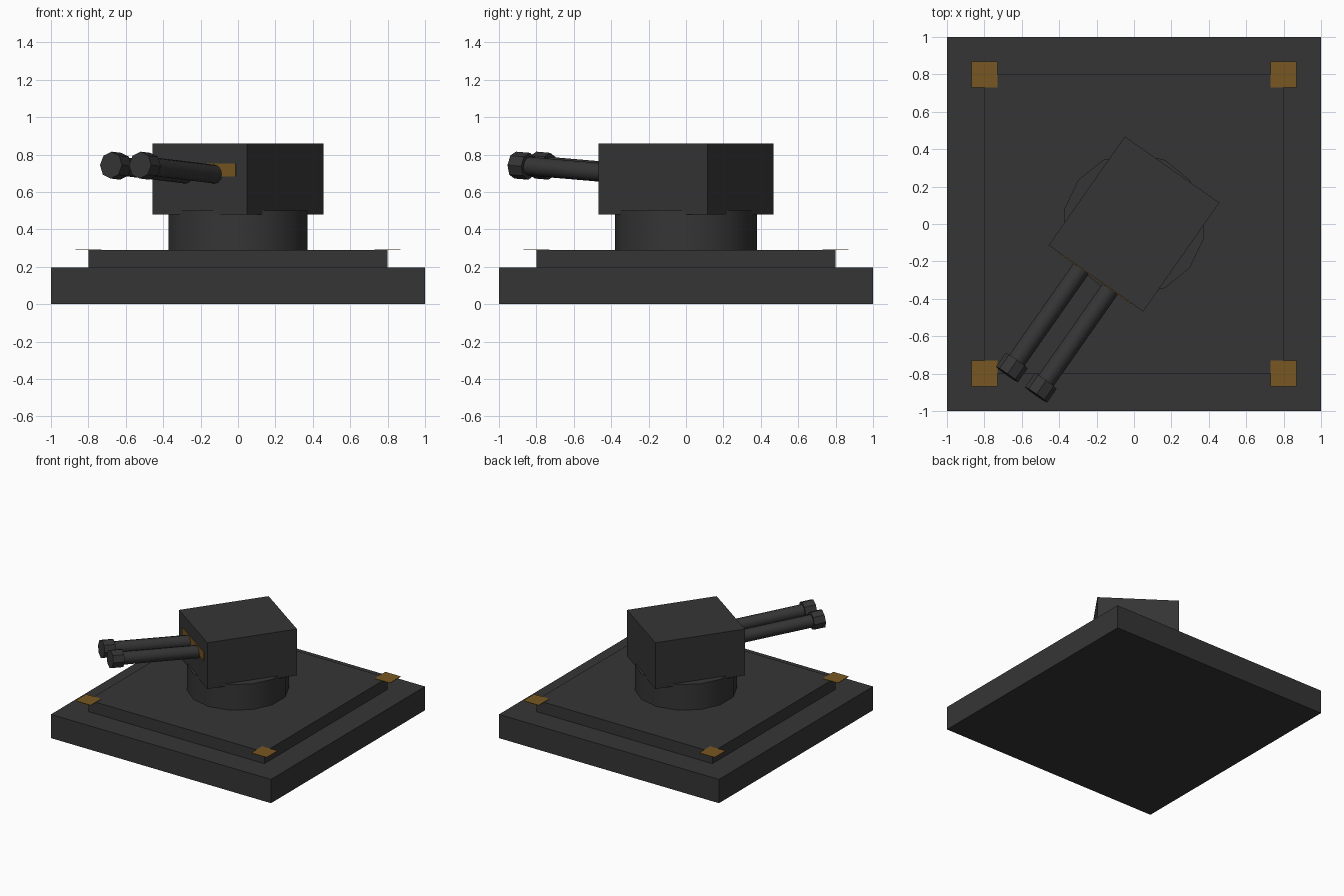
import bpy, bmesh, math
from mathutils import Matrix, Vector

cube = bpy.data.objects.get("Cube")
if cube:
    bpy.data.objects.remove(cube, do_unlink=True)


def material(name, rgb):
    m = bpy.data.materials.new(name)
    m.use_nodes = True
    m.diffuse_color = (*rgb, 1)
    m.node_tree.nodes["Principled BSDF"].inputs["Base Color"].default_value = (*rgb, 1)
    return m


dark = material("dark_grey", (0.036, 0.036, 0.036))
amber = material("amber", (0.19, 0.096, 0.016))


def finish(name, bm, mat, matrix):
    """Round cylinder sides are smooth, steeper edges stay sharp."""
    bm.normal_update()
    for f in bm.faces:
        f.smooth = True
    for e in bm.edges:
        e.smooth = e.calc_face_angle(math.pi) < math.radians(40)
    mesh = bpy.data.meshes.new(name)
    bm.to_mesh(mesh)
    bm.free()
    mesh.materials.append(mat)
    ob = bpy.data.objects.new(name, mesh)
    ob.matrix_world = matrix
    bpy.context.collection.objects.link(ob)
    return ob


def box(name, size, centre, mat, frame=Matrix()):
    bm = bmesh.new()
    bmesh.ops.create_cube(bm, size=1)
    bmesh.ops.scale(bm, vec=size, verts=bm.verts)
    return finish(name, bm, mat, frame @ Matrix.Translation(centre))


def cylinder(name, radius, length, sides, centre, mat, frame=Matrix(), pitch=0):
    bm = bmesh.new()
    bmesh.ops.create_cone(bm, cap_ends=True, segments=sides, radius1=radius,
                          radius2=radius, depth=length)
    spin = Matrix.Rotation(pitch, 4, "X")
    return finish(name, bm, mat, frame @ Matrix.Translation(centre) @ spin)


# Stepped base and pedestal
box("base", (2, 2, 0.195), (0, 0, 0.0975), dark)
box("base_step", (1.6, 1.6, 0.095), (0, 0, 0.2425), dark)
cylinder("pedestal", 0.38, 0.22, 14, (0, 0, 0.39), dark)

# Amber corner plates
for fy, y in (("front", -0.8), ("back", 0.8)):
    for fx, x in (("right", -0.8), ("left", 0.8)):
        box(f"corner_plate_{fy}_{fx}", (0.14, 0.14, 0.004), (x, y, 0.291), amber)

# Turret head, turned to its right
turn = Matrix.Rotation(math.radians(-35), 4, "Z")
box("turret_head", (0.617, 0.71, 0.38), (0, 0, 0.67), dark, turn)
box("front_band", (0.47, 0.006, 0.07), (0, -0.356, 0.718), amber, turn)

# Twin barrels, raised slightly
pitch = math.radians(86)
axis = Vector((0, -math.sin(pitch), math.cos(pitch)))
for side, x in (("right", -0.095), ("left", 0.095)):
    root = Vector((x, -0.355, 0.695))
    cylinder(f"barrel_{side}", 0.05, 0.7, 12, root + axis * 0.29, dark, turn, pitch)
    cylinder(f"muzzle_{side}", 0.072, 0.09, 8, root + axis * 0.65, dark, turn, pitch)
